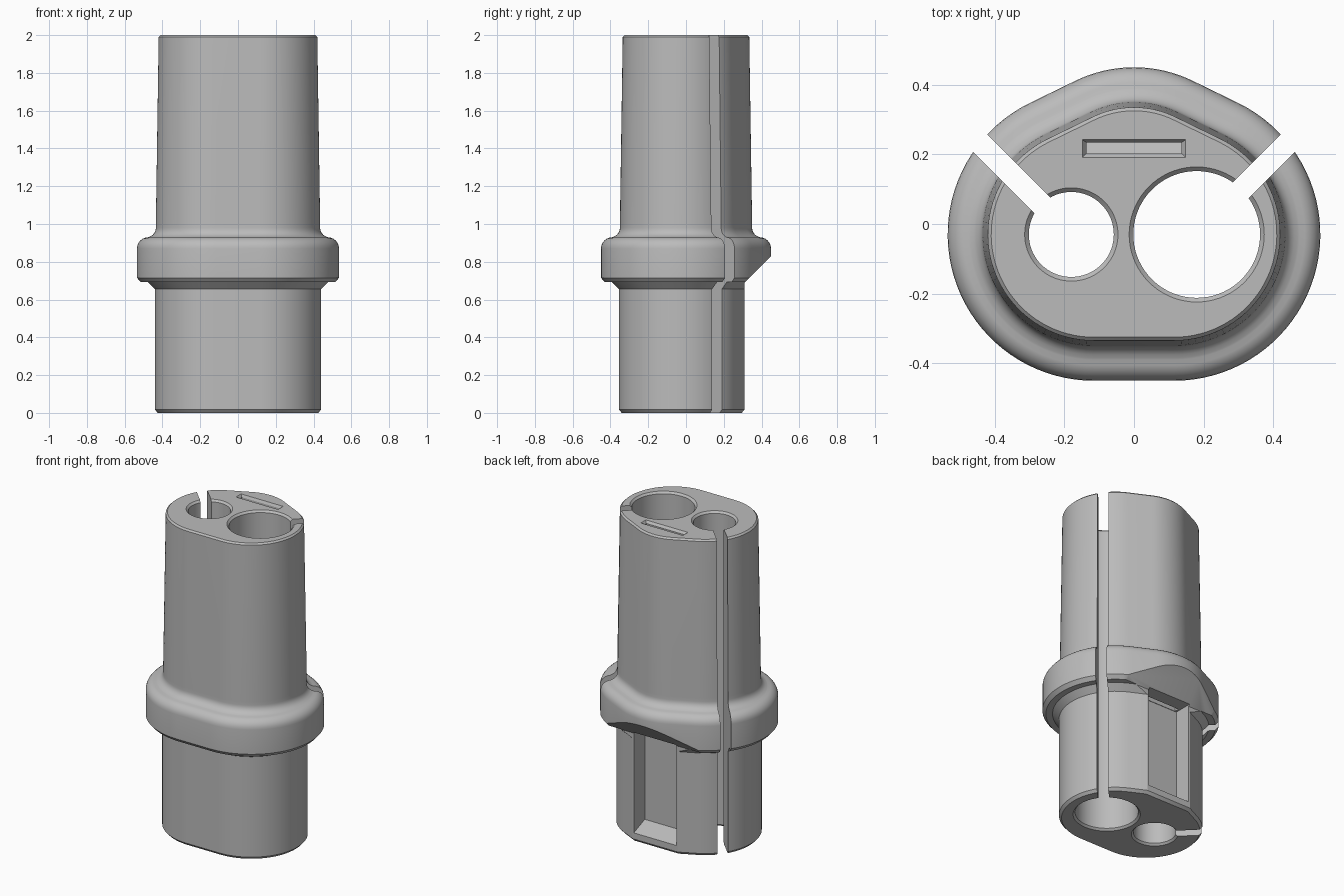
import bpy
import math
from math import sin, cos, pi, radians

old = bpy.data.objects.get("Cube")
if old:
    bpy.data.objects.remove(old)

grey = bpy.data.materials.new("plain grey")
grey.use_nodes = True
GREY = (0.5, 0.5, 0.5, 1)
grey.diffuse_color = GREY
grey.node_tree.nodes["Principled BSDF"].inputs["Base Color"].default_value = GREY


def loft(name, rings):
    """Closed solid through rings of equal point count, counter-clockwise."""
    n = len(rings[0])
    verts = [p for ring in rings for p in ring]
    faces = [tuple(reversed(range(n))), tuple(range(len(verts) - n, len(verts)))]
    for k in range(len(rings) - 1):
        for i in range(n):
            j = (i + 1) % n
            faces.append((k * n + i, k * n + j, k * n + n + j, k * n + n + i))
    mesh = bpy.data.meshes.new(name)
    mesh.from_pydata(verts, [], faces)
    mesh.materials.append(grey)
    obj = bpy.data.objects.new(name, mesh)
    bpy.context.collection.objects.link(obj)
    return obj


def arc(cx, cy, r, start, end, steps):
    angles = [radians(start + (end - start) * i / steps) for i in range(steps + 1)]
    return [(cx + r * cos(a), cy + r * sin(a)) for a in angles]


def outline(offset):
    """Rounded three-lobed outline: two side lobes and a blunt back lobe."""
    side, tilt = 0.325 + offset, 64
    return (arc(0.115, -0.03, side, -90, tilt, 40)
            + arc(0, 0.065, 0.29 + offset, tilt, 180 - tilt, 16)
            + arc(-0.115, -0.03, side, 180 - tilt, 270, 40))


def circle(cx, cy, r, n=72):
    return [(cx + r * cos(2 * pi * i / n), cy + r * sin(2 * pi * i / n)) for i in range(n)]


def rect(x, y0, y1):
    return [(-x, y0), (x, y0), (x, y1), (-x, y1)]


def at(z, points):
    return [(x, y, z) for x, y in points]


def side_prism(name, half_width, profile):
    """Extrude a (y, z) profile across x."""
    return loft(name, [[(x, y, z) for y, z in profile] for x in (-half_width, half_width)])


# Body profile: height and outward offset
profile = [(0, -0.015), (0.017, 0), (0.655, 0), (0.692, 0.037), (0.692, 0.075), (0.715, 0.095)]
profile += [(0.87 + 0.06 * sin(a), 0.035 + 0.06 * cos(a))
            for a in (radians(d) for d in range(0, 91, 15))]
profile += [(0.98 - 0.05 * cos(a), 0.045 - 0.05 * sin(a))
            for a in (radians(d) for d in range(18, 91, 12))]
profile += [(1.0, -0.005), (1.99, -0.02), (2.0, -0.03)]
body = loft("grommet_body", [at(z, outline(o)) for z, o in profile])

cutters = []

# Two chamfered bores, each with a diagonal slit to the outside
for name, x, r, angle in (("large", 0.18, 0.182, 45), ("small", -0.18, 0.122, 135)):
    c = 0.012
    levels = [(-0.05, r + c), (0, r + c), (c, r), (2 - c, r), (2, r + c), (2.05, r + c)]
    cutters.append(loft(name + "_bore", [at(z, circle(x, -0.03, q)) for z, q in levels]))
    d, w = radians(angle), 0.032
    slit = [(x + u * cos(d) - v * sin(d), -0.03 + u * sin(d) + v * cos(d))
            for u, v in ((0.05, -w), (0.6, -w), (0.6, w), (0.05, w))]
    cutters.append(loft(name + "_slit", [at(-0.1, slit), at(2.1, slit)]))

# Flat on the lower back, sloping out under the flange
cutters.append(side_prism("back_flat", 0.7, [
    (0.295, -0.1), (0.6, -0.1), (0.6, 0.98), (0.31, 0.69), (0.31, 0.017), (0.295, 0)]))

# Recess in the flat with a sloped sill
cutters.append(side_prism("back_recess", 0.15, [
    (0.2, 0.1), (0.35, 0.04), (0.35, 0.7), (0.2, 0.7)]))

# Narrow channel from the top down to the recess
inner, outer = rect(0.137, 0.203, 0.234), rect(0.148, 0.191, 0.242)
cutters.append(loft("strip_channel", [
    at(0.5, inner), at(1.985, inner), at(2.0, outer), at(2.05, outer)]))

# Carve the body
bpy.ops.object.select_all(action="DESELECT")
bpy.context.view_layer.objects.active = body
body.select_set(True)
for cutter in cutters:
    cutter.hide_render = True
    mod = body.modifiers.new("cut", "BOOLEAN")
    mod.operation = "DIFFERENCE"
    mod.solver = "EXACT"
    mod.object = cutter
    bpy.ops.object.modifier_apply(modifier=mod.name)
for cutter in cutters:
    bpy.data.objects.remove(cutter)

bpy.ops.object.shade_smooth_by_angle(angle=radians(25))
